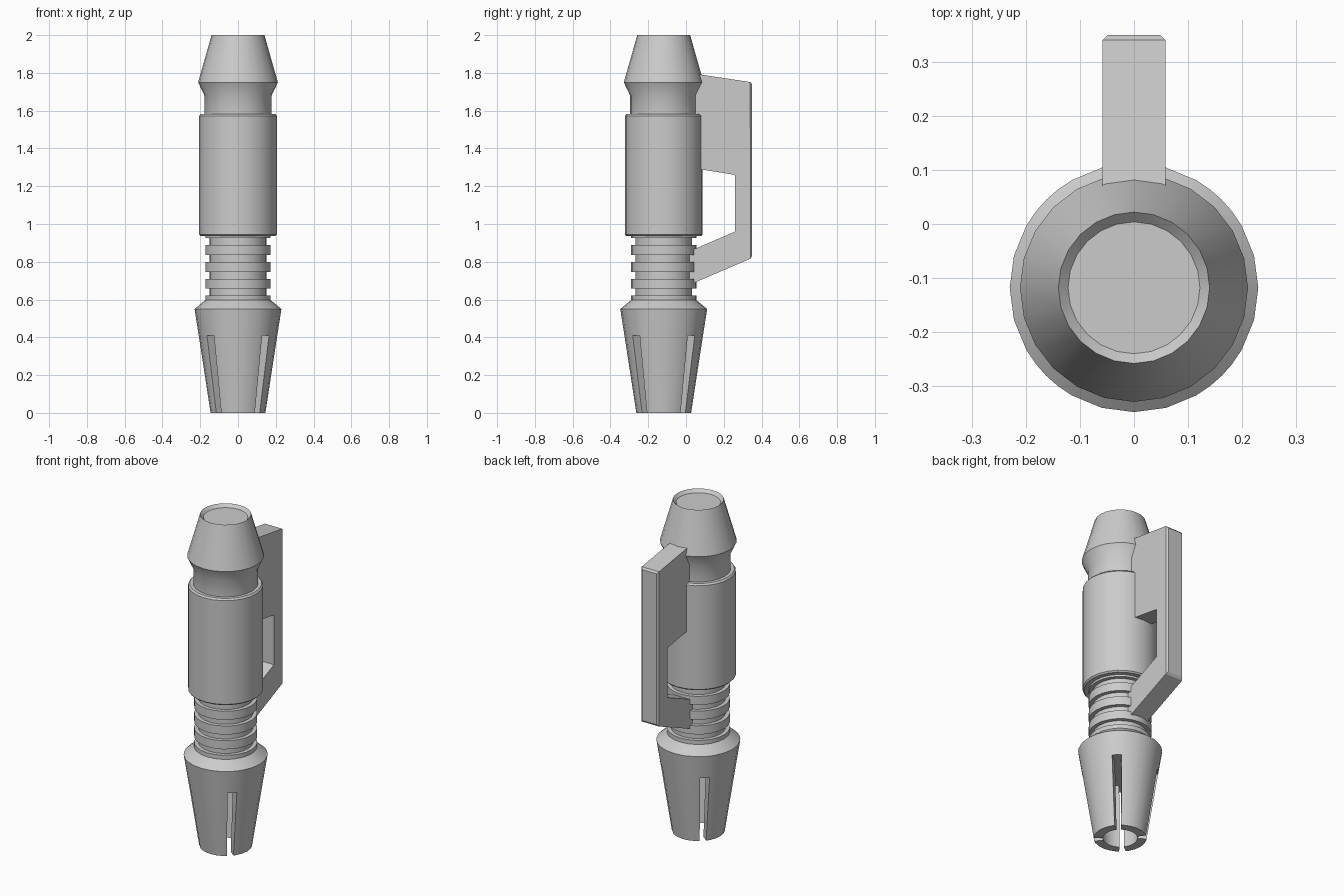
import bpy, bmesh, math

if "Cube" in bpy.data.objects:
    bpy.data.objects.remove(bpy.data.objects["Cube"])

CY = -0.118          # pen axis in y
SIDES = 24

grey = bpy.data.materials.new("light_grey")
grey.diffuse_color = (0.6, 0.6, 0.6, 1)
grey.use_nodes = True
grey.node_tree.nodes["Principled BSDF"].inputs["Base Color"].default_value = grey.diffuse_color


def finish(bm, name, smooth=True):
    bmesh.ops.recalc_face_normals(bm, faces=bm.faces)
    me = bpy.data.meshes.new(name)
    bm.to_mesh(me)
    bm.free()
    ob = bpy.data.objects.new(name, me)
    bpy.context.collection.objects.link(ob)
    me.materials.append(grey)
    if smooth:
        bpy.ops.object.select_all(action='DESELECT')
        ob.select_set(True)
        bpy.context.view_layer.objects.active = ob
        bpy.ops.object.shade_smooth_by_angle(angle=math.radians(30))
    return ob


def ring(bm, r, z, angles):
    return [bm.verts.new((r * math.cos(a), CY + r * math.sin(a), z)) for a in angles]


def lathe(name, profile):
    """Closed solid of revolution from (radius, z) pairs."""
    bm = bmesh.new()
    angles = [math.tau * i / SIDES for i in range(SIDES)]
    rings = [ring(bm, r, z, angles) for r, z in profile]
    for lo, hi in zip(rings, rings[1:]):
        for i in range(SIDES):
            j = (i + 1) % SIDES
            bm.faces.new((lo[i], lo[j], hi[j], hi[i]))
    bm.faces.new(rings[0])
    bm.faces.new(rings[-1])
    return finish(bm, name)


# Collet tip: hollow cone with four diagonal slots
HALF = 7.2
degs = sorted([15 * i for i in range(SIDES)]
              + [d + s * HALF for d in (45, 135, 225, 315) for s in (-1, 1)])
angles = [math.radians(d) for d in degs]
n = len(degs)


def in_slot(i):
    mid = (degs[i % n] + (degs[(i + 1) % n] if i % n < n - 1 else 360)) / 2
    return abs(mid % 90 - 45) < HALF


bm = bmesh.new()
outer = [ring(bm, r, z, angles) for r, z in
         ((0.145, 0), (0.208, 0.41), (0.23, 0.55), (0.173, 0.597))]
inner = [ring(bm, r, z, angles) for r, z in ((0.095, 0), (0.135, 0.41))]
for i in range(n):
    j = (i + 1) % n

    def band(a, b):
        bm.faces.new((a[i], a[j], b[j], b[i]))
    band(outer[1], outer[2])
    band(outer[2], outer[3])
    if in_slot(i):
        band(outer[1], inner[1])
    else:
        band(outer[0], outer[1])
        band(inner[0], inner[1])
        band(inner[0], outer[0])
    if in_slot(i) != in_slot(i - 1):                 # slot side walls
        bm.faces.new((outer[0][i], outer[1][i], inner[1][i], inner[0][i]))
bm.faces.new(inner[1])
bm.faces.new(outer[3])
bmesh.ops.delete(bm, geom=[v for v in bm.verts if not v.link_faces], context='VERTS')
finish(bm, "slotted_tip")

# Ribbed neck
R, G = 0.173, 0.15
neck = []
for lo, hi in ((0.597, 0.622), (0.658, 0.71), (0.747, 0.799), (0.836, 0.888), (0.925, 0.945)):
    if neck:
        neck.append((G, lo))
    neck += [(R, lo), (R, hi), (G, hi)]
lathe("ribbed_neck", neck)

# Main barrel with small bevels
lathe("barrel", [(0.198, 0.937), (0.206, 0.945), (0.206, 1.572), (0.198, 1.582)])

# Flared cap with shallow recess on top
lathe("flared_cap", [(0.178, 1.575), (0.178, 1.68), (0.211, 1.75), (0.14, 2.0), (0.122, 1.982)])

# Side clip: extruded outline with a chamfered outer edge
outline = [(0.0, 1.803), (0.35, 1.75), (0.35, 0.82), (0.0, 0.67), (0.0, 0.848),
           (0.26, 0.96), (0.26, 1.26), (0.0, 1.302)]
W = 0.058
bm = bmesh.new()
face = bm.faces.new([bm.verts.new((-W, y, z)) for y, z in outline])
ext = bmesh.ops.extrude_face_region(bm, geom=[face])
for v in ext["geom"]:
    if isinstance(v, bmesh.types.BMVert):
        v.co.x = W
edges = [e for e in bm.edges if all(v.co.y > 0.34 for v in e.verts)]
bmesh.ops.bevel(bm, geom=edges, offset=0.01, segments=1, affect='EDGES')
finish(bm, "side_clip", smooth=False)
